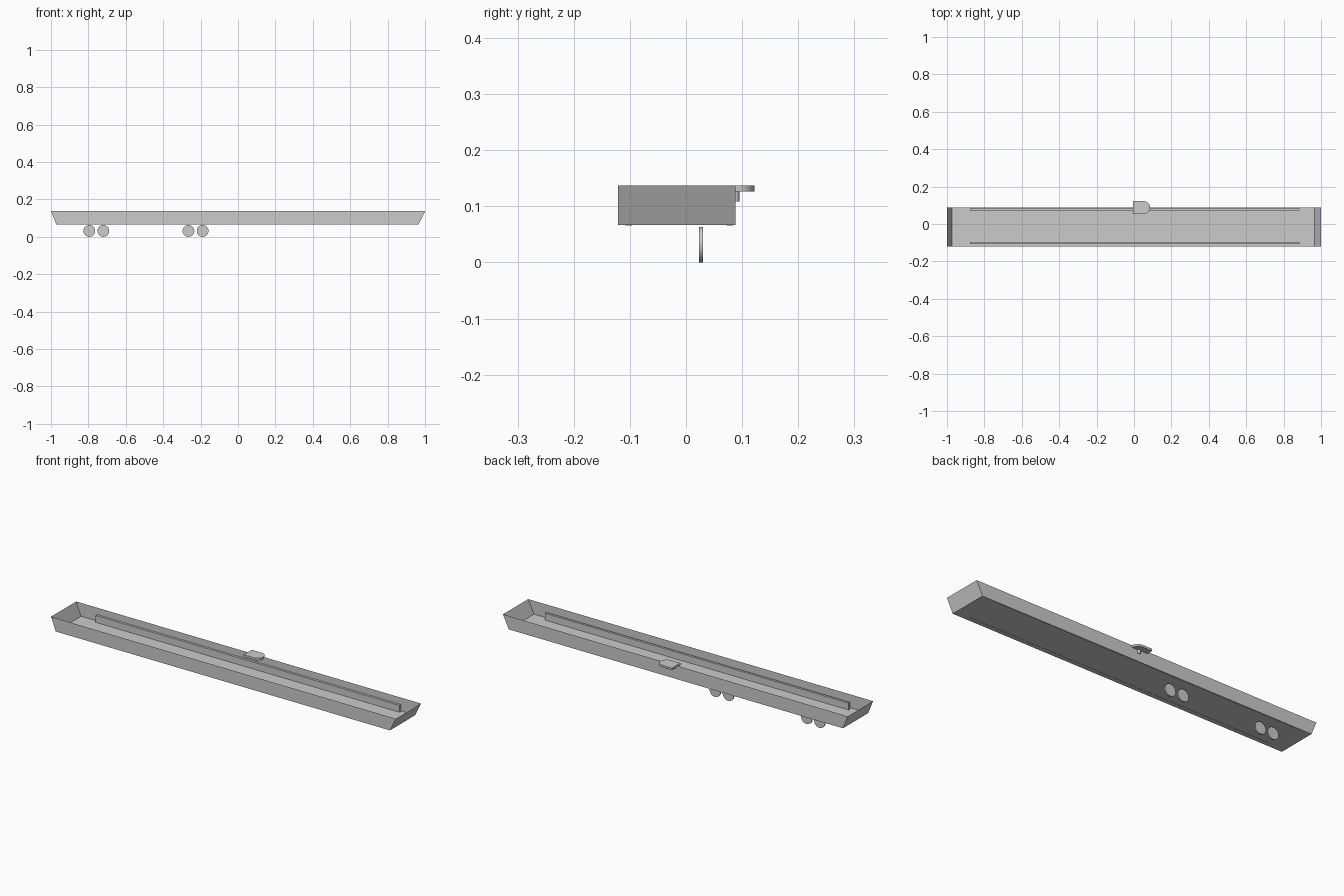
import bpy
import bmesh
from math import pi, sin, cos

if "Cube" in bpy.data.objects:
    bpy.data.objects.remove(bpy.data.objects["Cube"], do_unlink=True)

# One grey for everything
grey = bpy.data.materials.new("plain_grey")
grey.use_nodes = True
colour = (0.6, 0.6, 0.6, 1)
grey.diffuse_color = colour
grey.node_tree.nodes["Principled BSDF"].inputs["Base Color"].default_value = colour


def finish(name, bm):
    mesh = bpy.data.meshes.new(name)
    bm.normal_update()
    bm.to_mesh(mesh)
    bm.free()
    mesh.materials.append(grey)
    obj = bpy.data.objects.new(name, mesh)
    bpy.context.collection.objects.link(obj)
    return obj


def prism(name, outline, z0, z1):
    """Closed solid raised from a flat counter-clockwise outline."""
    bm = bmesh.new()
    low = [bm.verts.new((x, y, z0)) for x, y in outline]
    high = [bm.verts.new((x, y, z1)) for x, y in outline]
    bm.faces.new(low[::-1])
    bm.faces.new(high)
    n = len(outline)
    for i in range(n):
        j = (i + 1) % n
        bm.faces.new((low[i], low[j], high[j], high[i]))
    return finish(name, bm)


def smooth(obj):
    bpy.ops.object.select_all(action='DESELECT')
    obj.select_set(True)
    bpy.context.view_layer.objects.active = obj
    bpy.ops.object.shade_smooth_by_angle()


def arc(cx, cy, r, start, end, steps):
    return [(cx + r * cos(start + (end - start) * i / steps),
             cy + r * sin(start + (end - start) * i / steps))
            for i in range(steps + 1)]


# Open tray hull: thin sheet with raked ends
FRONT, BACK, FLOOR, RIM = -0.121, 0.088, 0.067, 0.137
bm = bmesh.new()
loops = []
for left, right, z in ((-0.972, 0.966, FLOOR), (-1.0, 1.0, RIM)):
    loops.append([bm.verts.new((x, y, z)) for x, y in
                  ((left, FRONT), (right, FRONT), (right, BACK), (left, BACK))])
low, high = loops
bm.faces.new(low[::-1])
for i in range(4):
    j = (i + 1) % 4
    bm.faces.new((low[i], low[j], high[j], high[i]))
finish("hull", bm)

# Long rails on the floor beside each wall
for name, y in (("back_rail", 0.078), ("front_rail", -0.102)):
    a, b = y - 0.006, y + 0.006
    prism(name, [(-0.876, a), (0.886, a), (0.886, b), (-0.876, b)],
          FLOOR - 0.001, 0.103)

# Rounded plate on the back rim, with its pin
plate = prism("rim_plate", [(-0.005, 0.122), (-0.005, 0.054)]
              + arc(0.052, 0.088, 0.034, -pi / 2, pi / 2, 24), 0.126, RIM)
smooth(plate)
smooth(prism("plate_pin", arc(0.045, 0.088, 0.007, 0, 2 * pi, 16)[:-1], 0.109, 0.127))

# Two pairs of thin wheels below the hull
for i, x in enumerate((-0.795, -0.72, -0.265, -0.189)):
    wheel = prism("wheel_%d" % (i + 1),
                  arc(0, 0, 0.0315, 0, 2 * pi, 32)[:-1], -0.0035, 0.0035)
    wheel.rotation_euler.x = pi / 2
    wheel.location = (x, 0.027, 0.0315)
    smooth(wheel)
